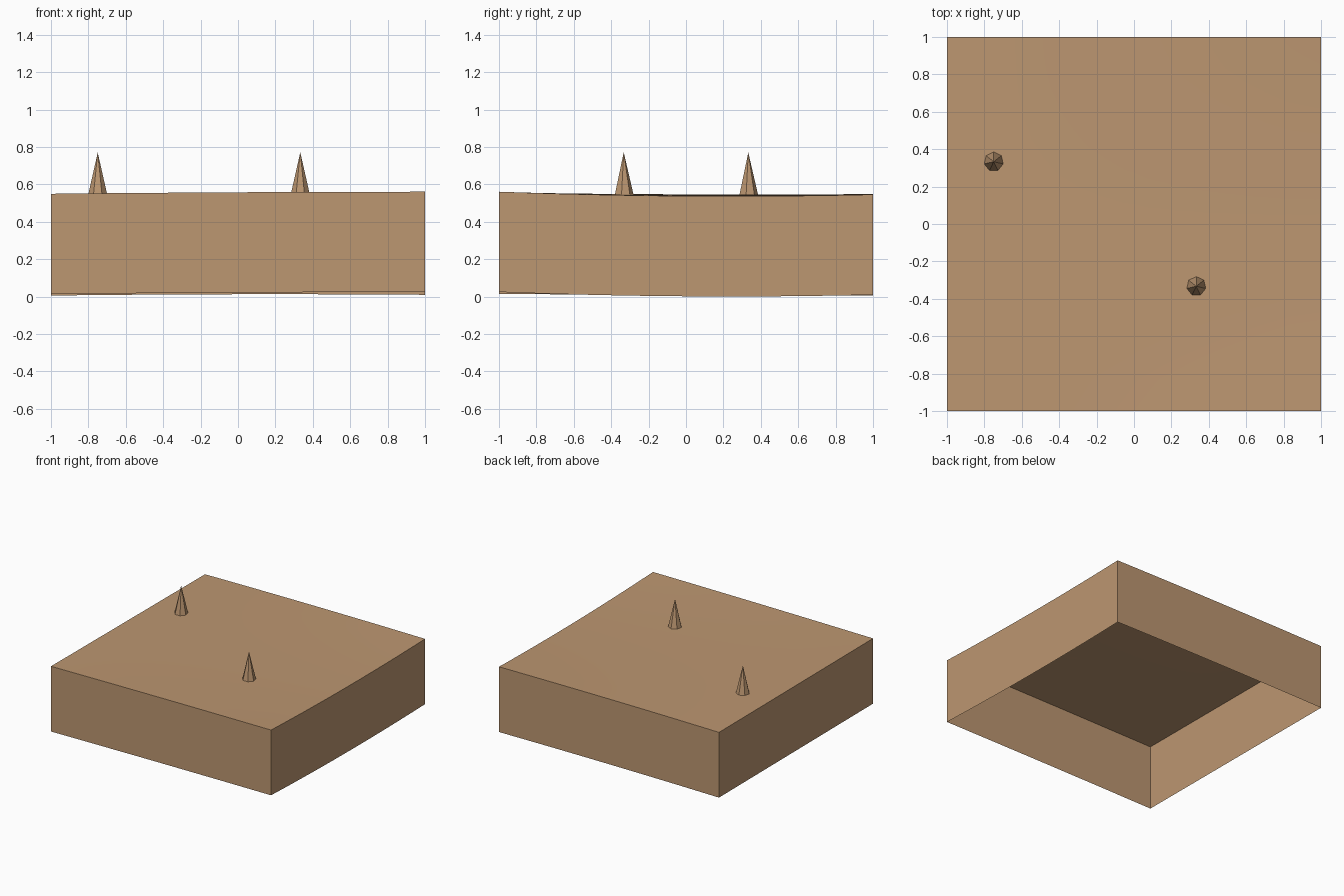
import bpy
import bmesh
import math

if "Cube" in bpy.data.objects:
    bpy.data.objects.remove(bpy.data.objects["Cube"], do_unlink=True)

DEPTH = 0.536    # height of the skirt walls
CELLS = 12
# Ground heights at left, middle and right, for the front, middle and back rows
HEIGHTS = ((0.550, 0.558, 0.561),
           (0.546, 0.546, 0.538),
           (0.542, 0.549, 0.546))

sand = bpy.data.materials.new("sand_tan")
colour = (0.507, 0.308, 0.165, 1)
sand.diffuse_color = colour
sand.use_nodes = True
sand.node_tree.nodes["Principled BSDF"].inputs["Base Color"].default_value = colour


def blend(a, b, c, t):
    """Smooth curve through three values at t = -1, 0 and 1."""
    return b + (c - a) / 2 * t + ((a + c) / 2 - b) * t * t


def ground(x, y):
    return blend(*(blend(*row, x) for row in HEIGHTS), y)


def finish(name, bm, location=(0, 0, 0)):
    bmesh.ops.recalc_face_normals(bm, faces=bm.faces)
    mesh = bpy.data.meshes.new(name)
    bm.to_mesh(mesh)
    bm.free()
    mesh.materials.append(sand)
    obj = bpy.data.objects.new(name, mesh)
    obj.location = location
    bpy.context.collection.objects.link(obj)
    bpy.ops.object.select_all(action='DESELECT')
    obj.select_set(True)
    bpy.context.view_layer.objects.active = obj
    bpy.ops.object.shade_smooth_by_angle(angle=math.radians(30))
    return obj


# Gently rolling ground with walls hanging from its rim, open underneath
bm = bmesh.new()
bmesh.ops.create_grid(bm, x_segments=CELLS, y_segments=CELLS, size=1)
for v in bm.verts:
    v.co.z = ground(v.co.x, v.co.y)
rim = [e for e in bm.edges if e.is_boundary]
walls = bmesh.ops.extrude_edge_only(bm, edges=rim)["geom"]
bmesh.ops.translate(bm, vec=(0, 0, -DEPTH),
                    verts=[g for g in walls if isinstance(g, bmesh.types.BMVert)])
# Face the open shell outwards
terrain = finish("terrain_block", bm)
if max(terrain.data.polygons, key=lambda p: p.center.z).normal.z < 0:
    terrain.data.flip_normals()

# Seven-sided spikes standing on the ground
for name, x, y in (("back_right_spike", -0.75, 0.333),
                   ("front_left_spike", 0.333, -0.333)):
    bm = bmesh.new()
    bmesh.ops.create_cone(bm, cap_ends=True, segments=7, radius1=0.052,
                          radius2=0, depth=0.225)
    bmesh.ops.remove_doubles(bm, verts=bm.verts, dist=0.0001)
    bmesh.ops.translate(bm, vec=(0, 0, 0.1125), verts=bm.verts)
    finish(name, bm, (x, y, ground(x, y)))
